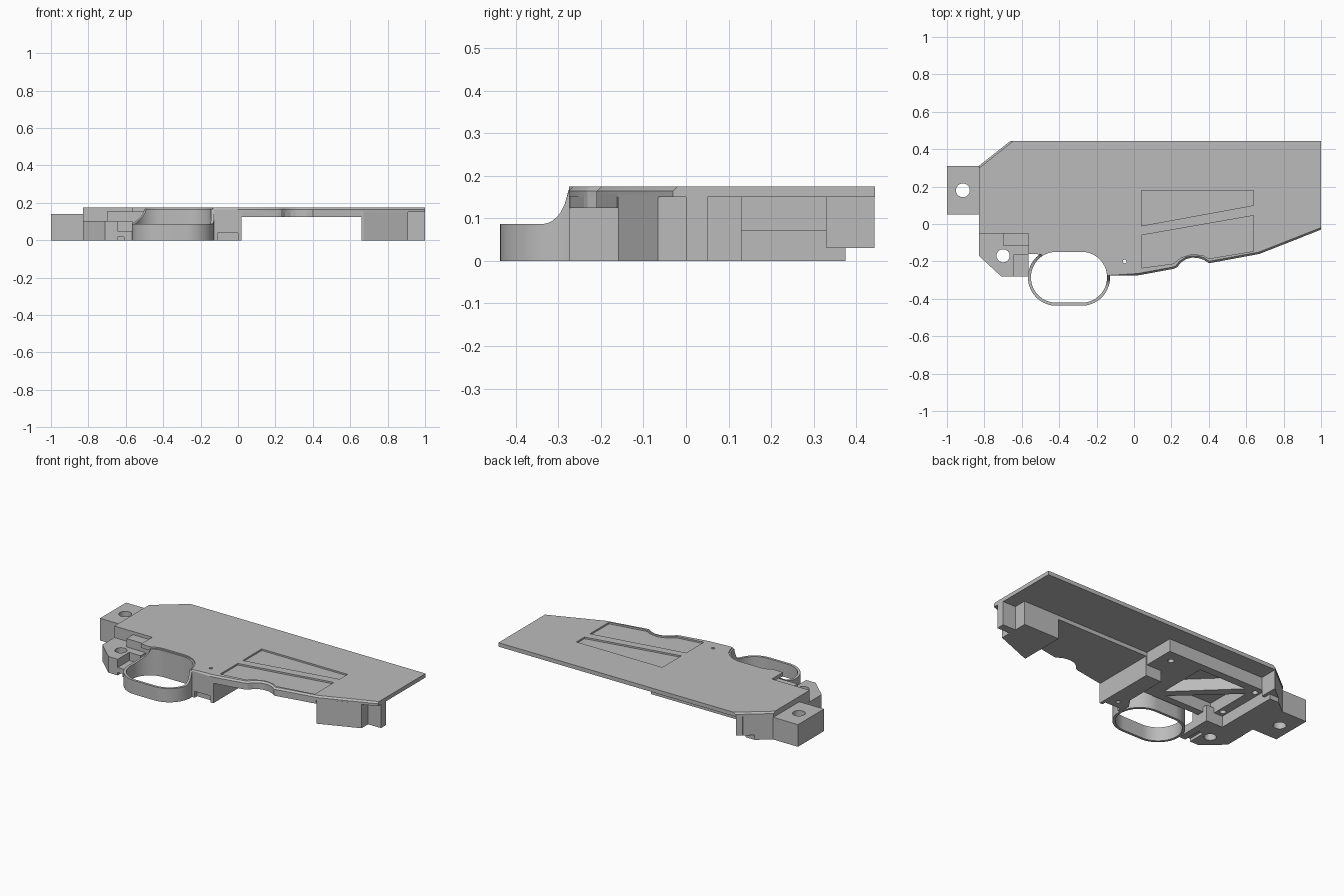
import bpy, bmesh, math

old = bpy.data.objects.get("Cube")
if old:
    bpy.data.objects.remove(old, do_unlink=True)

grey = bpy.data.materials.new("plain_grey")
grey.use_nodes = True
GREY = (0.5, 0.5, 0.5, 1)
grey.diffuse_color = GREY
for node in grey.node_tree.nodes:
    if node.type == 'BSDF_PRINCIPLED':
        node.inputs["Base Color"].default_value = GREY


def finish(name, bm):
    bmesh.ops.recalc_face_normals(bm, faces=bm.faces)
    mesh = bpy.data.meshes.new(name)
    bm.to_mesh(mesh)
    bm.free()
    mesh.materials.append(grey)
    obj = bpy.data.objects.new(name, mesh)
    bpy.context.collection.objects.link(obj)
    return obj


def prism(name, outline, z0, z1, bevel_rule=None, bevel=0.01):
    """Extrude a plan outline; optionally chamfer chosen top edges."""
    bm = bmesh.new()
    face = bm.faces.new([bm.verts.new((x, y, z0)) for x, y in outline])
    up = bmesh.ops.extrude_face_region(bm, geom=[face])["geom"]
    for v in up:
        if isinstance(v, bmesh.types.BMVert):
            v.co.z = z1
    if bevel_rule:
        edges = [e for e in bm.edges if all(v.co.z > z1 - 1e-5 for v in e.verts)
                 and bevel_rule((e.verts[0].co + e.verts[1].co) / 2)]
        bmesh.ops.bevel(bm, geom=edges, offset=bevel, segments=1, affect='EDGES')
    return finish(name, bm)


def rect(x0, x1, y0, y1):
    return [(x0, y0), (x1, y0), (x1, y1), (x0, y1)]


def circle(x, y, r, n=32):
    return [(x + r * math.cos(2 * math.pi * i / n),
             y + r * math.sin(2 * math.pi * i / n)) for i in range(n)]


def cut(obj, outline, z0, z1):
    """Subtract an extruded outline, then discard the cutter."""
    cutter = prism("cutter", outline, z0, z1)
    cutter.hide_render = True
    mod = obj.modifiers.new("cut", 'BOOLEAN')
    mod.operation = 'DIFFERENCE'
    mod.solver = 'EXACT'
    mod.object = cutter
    bpy.context.view_layer.objects.active = obj
    bpy.ops.object.modifier_apply(modifier=mod.name)
    bpy.data.objects.remove(cutter, do_unlink=True)


# Guard loop centreline measurements
GX0, GX1, GY, GR = -0.415, -0.28, -0.285, 0.152


def arc(cx, r, a0, a1, n=16):
    return [(cx + r * math.cos(math.radians(a0 + (a1 - a0) * i / n)),
             GY + r * math.sin(math.radians(a0 + (a1 - a0) * i / n)))
            for i in range(n + 1)]


# Top plate: straight back, tapered nose, finger scoop and guard cutout
scoop = [(.40, -.21), (.37, -.19), (.34, -.181), (.31, -.18), (.28, -.187),
         (.25, -.207), (.23, -.232), (.21, -.24)]
nose = [(.67, -.16)] + scoop + [(.02, -.275)]
guard_edge = arc(GX1, GR - .006, 4, 90) + arc(GX0, GR - .006, 90, 123)
plate_outline = ([(-.83, .31), (-.66, .445), (1, .445), (1, -.03)] + nose
                 + [(-.13, -.275)] + guard_edge
                 + [(-.565, -.16), (-.565, -.05), (-.83, -.05)])
plate = prism("top_plate", plate_outline, .15, .175,
              lambda c: (c.y < -.06 and c.x > -.12) or (c.x < -.7 and c.y > .32))

# Sunken side panels either side of a slanted rib, and a pin hole
cut(plate, [(.04, -.01), (.64, .10), (.64, .18), (.04, .18)], .165, .2)
cut(plate, [(.04, -.06), (.04, -.235), (.21, -.212), (.25, -.18), (.31, -.16),
            (.37, -.168), (.40, -.185), (.64, -.145), (.64, .045)], .165, .2)
cut(plate, circle(-.05, -.2, .01, 16), .1, .2)

# Thicker underside behind the scoop
prism("plate_underside", [(.66, .13), (.66, -.162)] + scoop
      + [(.01, -.275), (.01, .13)], .125, .158)

# Nose block with a narrow end tab
prism("nose_block", [(.66, .13), (.66, -.16), (.67, -.16), (.91, -.066),
                     (.91, 0), (1, 0), (1, .05), (.91, .05), (.91, .13)], 0, .155)

# Wall ahead of the guard, with a small foot slot
front_wall = prism("front_wall", [(.02, .13), (.02, -.275), (-.13, -.275),
                                  (-.13, -.2), (-.09, -.14), (-.09, .13)], 0, .155)
cut(front_wall, rect(-.11, 0, -.3, -.25), -.1, .04)
cut(front_wall, circle(-.05, -.2, .012, 16), -.1, .3)

# Inner box with a pocket split by a diagonal bar
box = prism("inner_box", rect(-.70, .015, -.115, .33), .07, .155)
cut(box, [(-.29, -.07), (-.62, -.07), (-.62, .24)], 0, .145)
cut(box, [(-.25, -.04), (-.25, .28), (-.58, .28)], 0, .145)
for hx, hy in ((-.06, .25), (-.14, .02), (-.65, .0), (-.65, .28)):
    cut(box, circle(hx, hy, .018, 16), 0, .12)

# Rear wall with a clipped corner, undercut at the back edge
rear_wall = prism("rear_wall", [(-.828, -.05), (-.68, -.05), (-.68, .425),
                                (-.828, .308)], 0, .16)
cut(rear_wall, rect(-1, 0, .375, .6), -.1, .03)
prism("rear_corner", [(-.69, .33), (-.66, .33), (-.66, .443), (-.69, .419)], .03, .16)

# Rear mounting tang
tang = prism("rear_tang", rect(-1, -.82, .05, .31), 0, .14)
cut(tang, circle(-.915, .18, .037), -.1, .3)

# Lower lug with bolt hole, stepped corner and a small groove underneath
lug = prism("lower_lug", [(-.83, -.04), (-.83, -.17), (-.71, -.28), (-.565, -.28),
                          (-.565, -.04)], 0, .102)
cut(lug, circle(-.7, -.17, .035), -.1, .3)
cut(lug, rect(-.645, -.5, -.4, -.165), .05, .2)
cut(lug, rect(-.645, -.61, -.4, -.165), -.1, .018)


# Guard loop: low band that sweeps up into the plate
def band_top(x, y):
    lo, hi = (-.28, -.16) if x < -.35 else (-.34, -.28)
    t = min(1, max(0, (y - lo) / (hi - lo)))
    return .087 + .08 * (1 - math.sqrt(1 - t * t))


outer = arc(GX1, GR, -90, 90, 48) + arc(GX0, GR, 90, 270, 48)
inner = arc(GX1, GR - .016, -90, 90, 48) + arc(GX0, GR - .016, 90, 270, 48)
bm = bmesh.new()
rings = []
for o, i in zip(outer, inner):
    top = band_top(*o)
    rings.append([bm.verts.new(p) for p in
                  ((*o, 0), (*o, top), (*i, top), (*i, 0))])
for a, b in zip(rings, rings[1:] + rings[:1]):
    for k in range(4):
        m = (k + 1) % 4
        bm.faces.new((a[k], b[k], b[m], a[m]))
guard = finish("guard_loop", bm)

# Smooth rounded surfaces, keep hard edges crisp
for obj in (guard, plate, tang, lug):
    bpy.ops.object.select_all(action='DESELECT')
    obj.select_set(True)
    bpy.context.view_layer.objects.active = obj
    bpy.ops.object.shade_smooth_by_angle(angle=math.radians(25))
